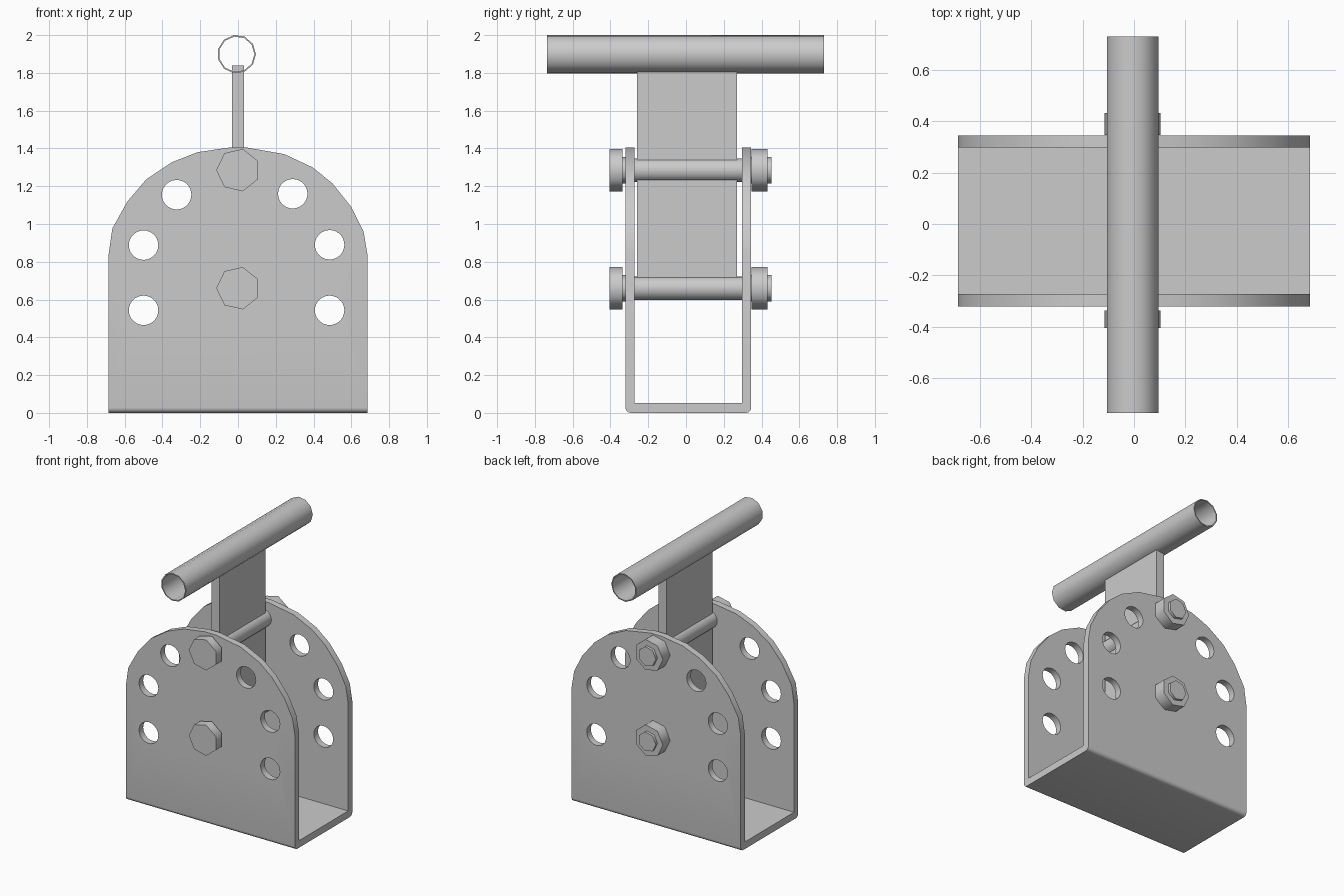
import bpy, bmesh, math
from mathutils import Vector

if "Cube" in bpy.data.objects:
    bpy.data.objects.remove(bpy.data.objects["Cube"])


def make(name, bm, angle=None):
    bmesh.ops.recalc_face_normals(bm, faces=bm.faces)
    me = bpy.data.meshes.new(name)
    bm.to_mesh(me)
    bm.free()
    ob = bpy.data.objects.new(name, me)
    bpy.context.collection.objects.link(ob)
    if angle:
        smooth(ob, angle)
    return ob


def smooth(ob, angle):
    bpy.ops.object.select_all(action='DESELECT')
    ob.select_set(True)
    bpy.context.view_layer.objects.active = ob
    bpy.ops.object.shade_smooth_by_angle(angle=math.radians(angle))


def prism(bm, pts, vec):
    # closed 3D outline extruded along vec
    f = bm.faces.new([bm.verts.new(p) for p in pts])
    r = bmesh.ops.extrude_face_region(bm, geom=[f], use_keep_orig=True)
    bmesh.ops.translate(bm, vec=Vector(vec),
                        verts=[v for v in r['geom'] if isinstance(v, bmesh.types.BMVert)])


def ngon(n, r, x, z, y, start=0):
    return [(x + r * math.cos(start + i * math.tau / n), y,
             z + r * math.sin(start + i * math.tau / n)) for i in range(n)]


def boolean(ob, cutter, op):
    m = ob.modifiers.new("cut", 'BOOLEAN')
    m.operation, m.object, m.solver = op, cutter, 'EXACT'
    bpy.context.view_layer.objects.active = ob
    bpy.ops.object.modifier_apply(modifier=m.name)
    bpy.data.objects.remove(cutter)


# U-shaped bracket: folded sheet with rounded outer bottom corners
y0, y1, t, r = -0.32, 0.345, 0.048, 0.028
profile = [(y1, 1.5), (y1 - t, 1.5), (y1 - t, 0.052), (y0 + t, 0.052), (y0 + t, 1.5), (y0, 1.5)]
for cy, a0 in ((y0 + r, 180), (y1 - r, 270)):
    for i in range(6):
        a = math.radians(a0 + 18 * i)
        profile.append((cy + r * math.cos(a), r + r * math.sin(a)))
bm = bmesh.new()
prism(bm, [(-0.685, y, z) for y, z in profile], (1.37, 0, 0))
bracket = make("bracket", bm)

# arched top outline
arch = [(-0.8, -0.1), (0.8, -0.1), (0.8, 0.84), (0.685, 0.84), (0.665, 0.96), (0.6, 1.09), (0.5, 1.215),
        (0.395, 1.3), (0.245, 1.37), (0.045, 1.405), (-0.045, 1.405), (-0.215, 1.38), (-0.35, 1.327),
        (-0.485, 1.237), (-0.585, 1.12), (-0.665, 0.977), (-0.685, 0.84), (-0.8, 0.84)]
bm = bmesh.new()
prism(bm, [(x, -1, z) for x, z in arch], (0, 2, 0))
boolean(bracket, make("arch_cutter", bm), 'INTERSECT')

# adjustment holes through both cheeks
bm = bmesh.new()
for x, z in ((-0.325, 1.155), (0.29, 1.16), (-0.5, 0.888), (0.485, 0.89), (-0.5, 0.543), (0.485, 0.543)):
    prism(bm, ngon(28, 0.078, x, z, -1), (0, 2, 0))
boolean(bracket, make("hole_cutter", bm), 'DIFFERENCE')
smooth(bracket, 30)

# centre blade
bm = bmesh.new()
prism(bm, [(-0.032, -0.26, 0.717), (0.032, -0.26, 0.717), (0.032, -0.26, 1.838), (-0.032, -0.26, 1.838)],
      (0, 0.53, 0))
make("blade", bm)

# hollow handle tube, open ends
bm = bmesh.new()
n = 11
rings = [[bm.verts.new(p) for p in ngon(n, rad, -0.007, 1.899, y)]
         for rad, y in ((0.102, -0.735), (0.102, 0.73), (0.094, 0.73), (0.094, -0.735))]
for k in range(4):
    a, b = rings[k], rings[(k + 1) % 4]
    for i in range(n):
        bm.faces.new((a[i], a[(i + 1) % n], b[(i + 1) % n], b[i]))
make("handle_tube", bm, 60)

# two bolts: shaft, head, collars and nut
for label, z in (("upper", 1.285), ("lower", 0.66)):
    for part, sides, rad, ya, yb in (("bolt_shaft", 16, 0.063, -0.33, 0.34),
                                     ("bolt_collar", 7, 0.072, -0.34, -0.31),
                                     ("bolt_head", 7, 0.115, -0.405, -0.337),
                                     ("bolt_nut", 7, 0.115, 0.347, 0.432),
                                     ("bolt_tip", 7, 0.072, 0.33, 0.452)):
        bm = bmesh.new()
        prism(bm, ngon(sides, rad, 0, z, ya, math.pi), (0, yb - ya, 0))
        make(label + "_" + part, bm, 60)
